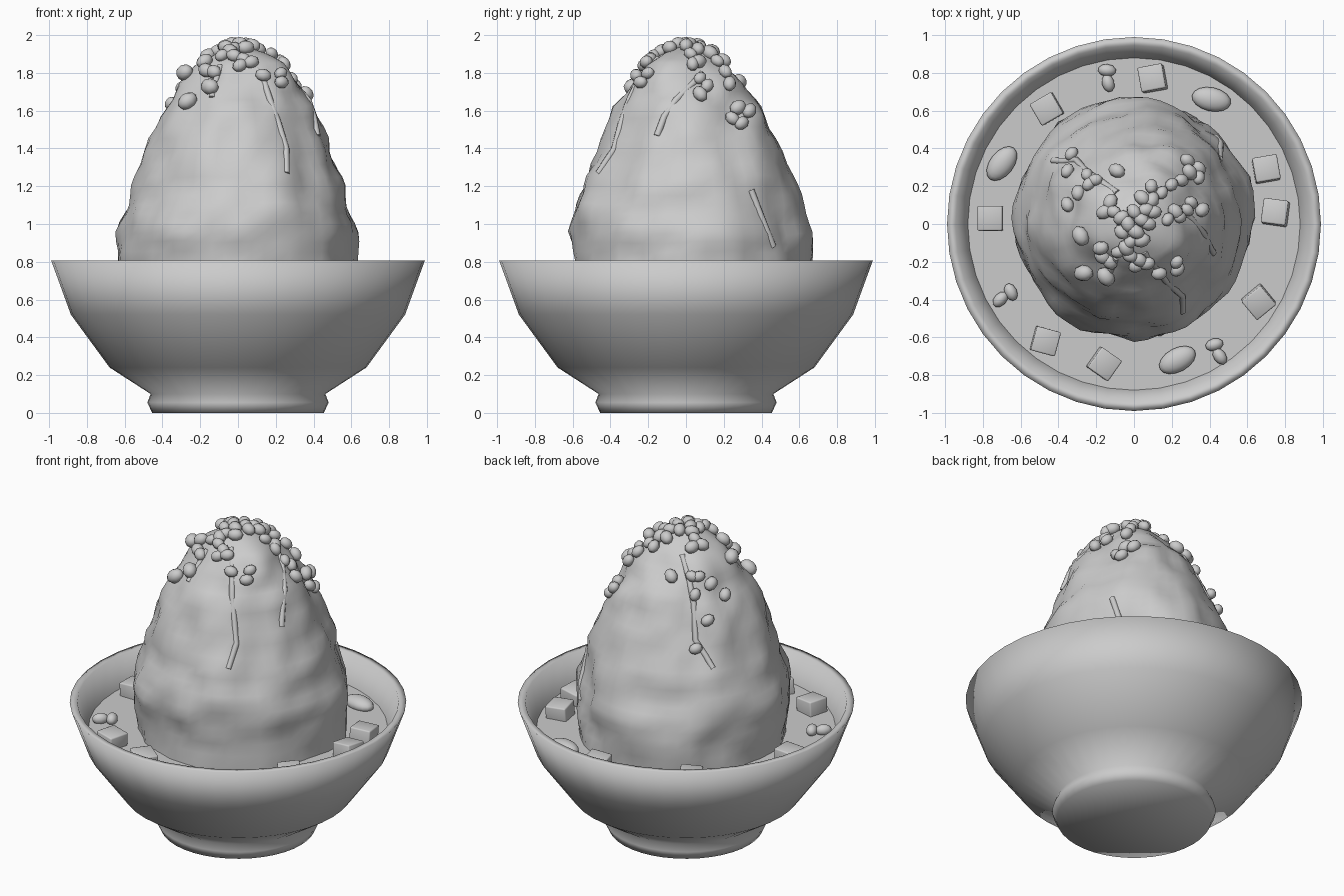
import bpy, bmesh, math, random
from mathutils import Vector, Matrix, noise
from mathutils.bvhtree import BVHTree

if "Cube" in bpy.data.objects:
    bpy.data.objects.remove(bpy.data.objects["Cube"])

random.seed(4)
mat = bpy.data.materials.new("plain light grey")
mat.diffuse_color = (0.6, 0.6, 0.6, 1)
mat.use_nodes = True
mat.node_tree.nodes["Principled BSDF"].inputs["Base Color"].default_value = mat.diffuse_color


def finish(name, bm, smooth=True, angle=40):
    bmesh.ops.recalc_face_normals(bm, faces=bm.faces[:])
    me = bpy.data.meshes.new(name)
    bm.to_mesh(me)
    bm.free()
    me.materials.append(mat)
    ob = bpy.data.objects.new(name, me)
    bpy.context.collection.objects.link(ob)
    if smooth:
        bpy.ops.object.select_all(action='DESELECT')
        ob.select_set(True)
        bpy.context.view_layer.objects.active = ob
        bpy.ops.object.shade_smooth_by_angle(angle=math.radians(angle))
    return ob


def lathe(bm, profile, n, warp=lambda p, a: p):
    """Revolve (radius, z) points; radius 0 makes a pole."""
    rings = []
    for r, z in profile:
        if r == 0:
            rings.append([bm.verts.new(warp(Vector((0, 0, z)), 0))] * n)
        else:
            rings.append([bm.verts.new(warp(Vector((r * math.cos(a), r * math.sin(a), z)), a))
                          for a in (2 * math.pi * i / n for i in range(n))])
    for lo, hi in zip(rings, rings[1:]):
        for i in range(n):
            j = (i + 1) % n
            quad = list(dict.fromkeys((lo[i], lo[j], hi[j], hi[i])))
            bm.faces.new(quad)


def ellipsoid(bm, loc, radii, rot=Matrix.Identity(4), u=10, v=7):
    m = Matrix.Translation(loc) @ rot @ Matrix.Diagonal((*radii, 1))
    bmesh.ops.create_uvsphere(bm, u_segments=u, v_segments=v, radius=1, matrix=m)


# bowl with foot
bm = bmesh.new()
lathe(bm, [(0, 0), (.455, 0), (.48, .055), (.463, .1), (.68, .24), (.885, .52),
           (.99, .808), (.945, .808), (.88, .64), (.85, .55)], 40)
finish("bowl", bm, angle=130)

# liquid surface
LEVEL = .64
bm = bmesh.new()
lathe(bm, [(0, LEVEL), (.882, LEVEL)], 40)
finish("milk_surface", bm, False)

# shaved ice mound, lumpy and slightly off centre
keys = [(.62, .58), (.62, .80), (.625, .95), (.585, 1.1), (.545, 1.25), (.465, 1.45), (.385, 1.62),
        (.305, 1.74), (.215, 1.84), (.12, 1.905), (.05, 1.935)]
prof = []
for (r0, z0), (r1, z1) in zip(keys, keys[1:]):
    for t in (0, .34, .67):
        prof.append((r0 + (r1 - r0) * t, z0 + (z1 - z0) * t))
prof += [(.05, 1.935), (0, 1.94)]


def lump(p, a):
    low = max(0, min(1, (1.7 - p.z) / .8))
    k = noise.noise(p * 2.6) * .03 + noise.noise(p * 7) * .03
    k *= min(1, math.hypot(p.x, p.y) * 4)
    # soft bulge near the peak
    k += .04 * math.exp(-((p - Vector((.19, -.08, 1.84))).length / .11) ** 2)
    out = Vector((math.cos(a), math.sin(a), .35))
    return p + out * k + Vector((0, .035 * low, 0))


bm = bmesh.new()
lathe(bm, prof, 56, lump)
bmesh.ops.recalc_face_normals(bm, faces=bm.faces[:])
tree = BVHTree.FromBMesh(bm)
finish("ice_mound", bm, angle=60)


def on_ice(x, y):
    loc, nor, _, _ = tree.ray_cast(Vector((x, y, 3)), Vector((0, 0, -1)))
    return loc, nor


def on_side(a, z):
    d = Vector((math.cos(a), math.sin(a), 0))
    loc, nor, _, _ = tree.ray_cast(Vector((0, 0, z)) + d * 2, -d)
    return loc - nor * .006


# syrup drips: (degrees, height) paths running down the mound
drips = {
    "front": [(-70, 1.88), (-62, 1.78), (-61, 1.66), (-58, 1.53), (-56, 1.40), (-61, 1.27)],
    "front_left": [(-118, 1.84), (-117, 1.75), (-114, 1.67)],
    "right": [(20, 1.80), (8, 1.75), (-8, 1.66), (-16, 1.57), (-20, 1.47)],
    "back_right": [(37, 1.18), (40, 1.08), (43, .97), (47, .88)],
    "back_left": [(118, 1.85), (128, 1.75), (132, 1.62), (132, 1.42), (138, 1.34), (142, 1.27)],
}
for name, path in drips.items():
    cu = bpy.data.curves.new("syrup_drip_" + name, 'CURVE')
    cu.dimensions = '3D'
    cu.bevel_depth = .018
    cu.bevel_resolution = 2
    cu.use_fill_caps = True
    sp = cu.splines.new('POLY')
    sp.points.add(len(path) - 1)
    for pt, (deg, z) in zip(sp.points, path):
        pt.co = (*on_side(math.radians(deg), z), 1)
    cu.materials.append(mat)
    bpy.context.collection.objects.link(bpy.data.objects.new(cu.name, cu))

# nuts scattered over the peak (hundredths of a unit, seen from above)
upper = [(-32, 36), (-34, 27), (-24, 25), (-9, 27), (-28, 16), (-34, 10), (-23, 20), (-20, 22),
         (-15, 6), (-12, 11), (-10, 6), (-6, 3), (-3, 0), (0, 6), (4, 2), (-6, -4), (1, -4),
         (6, 7), (9, 12), (4, 13), (10, 6), (7, 0), (-2, -9), (4, -8), (14, 16), (19, 20),
         (24, 22), (28, 27), (33, 29), (27, 33), (33, 24), (9, 19)]
lower = [(21, 6), (27, 7), (35, 7), (29, 11), (23, 3), (17, 2), (-16, -16), (-12, -19),
         (-8, -14), (-4, -12), (-2, -16), (3, -18), (1, -21), (7, -20), (13, -25), (22, -23),
         (22, -19), (-17, -12), (-26, -25), (-27, -6), (-14, -27)]
bm = bmesh.new()
for i, (x, y) in enumerate(upper + lower):
    loc, nor = on_ice(x / 100, y / 100)
    s = 1.2 if i >= len(upper + lower) - 3 else random.uniform(.85, 1.05)
    rot = nor.to_track_quat('Z', 'Y').to_matrix().to_4x4() @ Matrix.Rotation(random.uniform(0, 3), 4, 'Z')
    loc = loc + nor * .018
    loc.z = min(loc.z, 1.964)
    ellipsoid(bm, loc, (.047 * s, .037 * s, .035 * s), rot, 9, 6)
finish("chopped_nuts", bm, angle=60)

# jelly cubes floating around the mound: x, y, turn
bm = bmesh.new()
for x, y, deg in [(-.46, .61, 30), (.10, .77, 10), (.70, .29, 10), (.75, .06, -8),
                  (-.76, .03, 0), (.66, -.41, 40), (-.47, -.62, -15), (-.16, -.74, -35)]:
    rot = Matrix.Rotation(math.radians(deg), 4, 'Z') @ Matrix.Rotation(random.uniform(-.12, .12), 4, 'X') \
        @ Matrix.Rotation(random.uniform(-.12, .12), 4, 'Y')
    bmesh.ops.create_cube(bm, size=.132, matrix=Matrix.Translation((x, y, LEVEL + .02)) @ rot)
bmesh.ops.bevel(bm, geom=bm.edges[:], offset=.008, segments=2, profile=.5, affect='EDGES')
finish("jelly_cubes", bm, angle=60)

# large oval fruits
bm = bmesh.new()
for x, y, deg in [(.41, .66, -12), (-.70, .32, 52), (.23, -.72, 28)]:
    ellipsoid(bm, (x, y, LEVEL + .015), (.105, .063, .045), Matrix.Rotation(math.radians(deg), 4, 'Z'), 16, 10)
finish("palm_fruits", bm, angle=60)

# small bean pairs
bm = bmesh.new()
for x, y, deg in [(-.14, .78, 95), (-.68, -.38, 35), (.44, -.67, 115)]:
    for side in (-1, 1):
        d = Vector((math.cos(math.radians(deg)), math.sin(math.radians(deg)), 0))
        ellipsoid(bm, Vector((x, y, LEVEL + .02)) + d * .034 * side, (.05, .034, .035),
                  Matrix.Rotation(math.radians(deg + 45 + side * 35), 4, 'Z'), 10, 7)
finish("bean_pairs", bm, angle=60)
